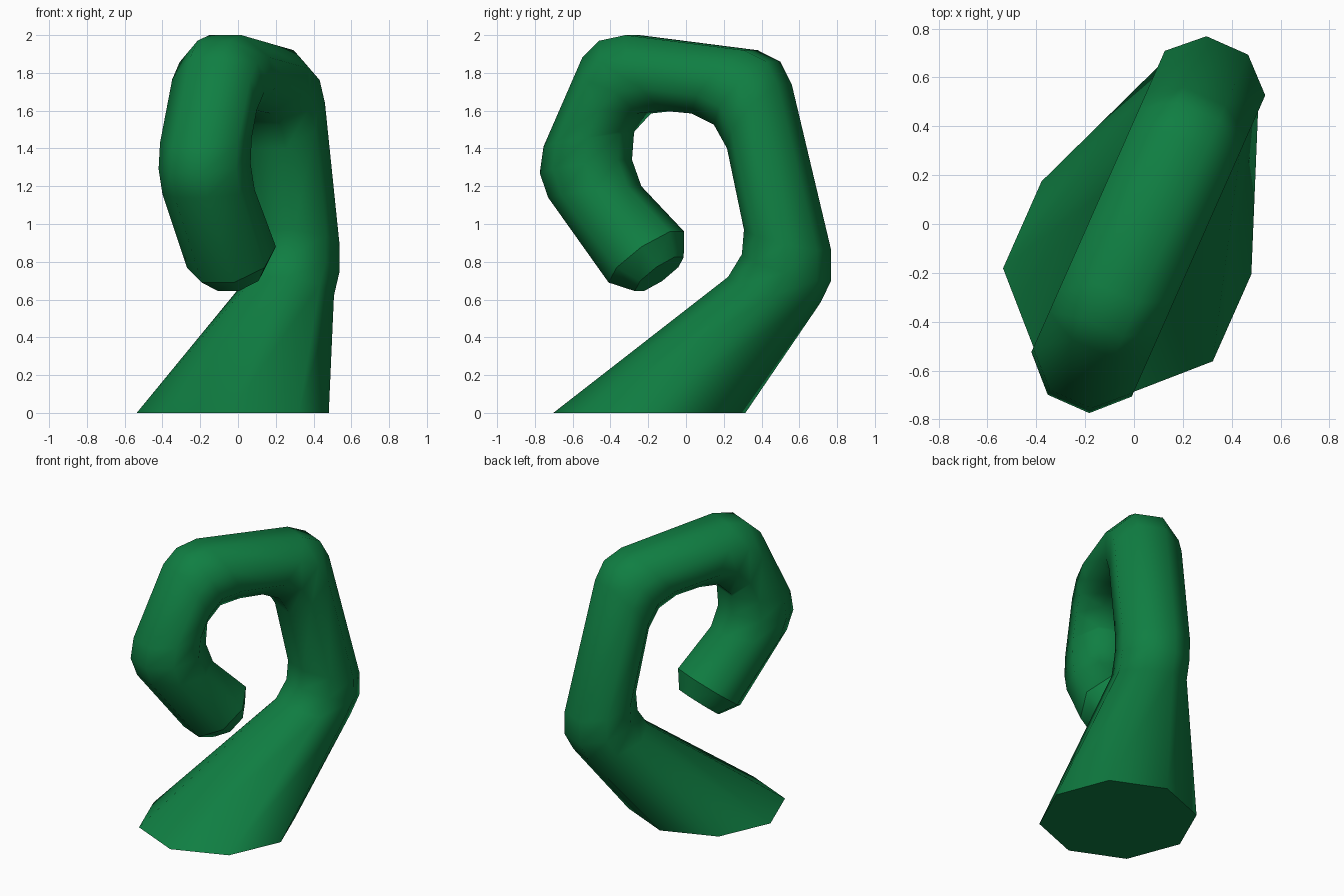
import bpy, bmesh, math
from mathutils import Vector

if "Cube" in bpy.data.objects:
    bpy.data.objects.remove(bpy.data.objects["Cube"])

# The tentacle curls in one vertical plane: s runs along U, width runs along V
ORIGIN = Vector((0.058, 0, 0))
U = Vector((0.405, 0.914, 0))
V = Vector((-0.914, 0.405, 0))
SIDES = 8
FLAT = math.cos(math.pi / SIDES)

# Rings: outer (s, z), inner (s, z), half width
W = 0.225
RINGS = [
    (0.258, 0, -0.682, 0, 0.47),                                   # wide foot
    (0.735, 0.58, 0.285, 0.72, W), (0.80, 0.70, 0.365, 0.84, W), (0.80, 0.86, 0.377, 0.97, W),
    (0.571, 1.74, 0.279, 1.40, W), (0.505, 1.86, 0.203, 1.525, W), (0.374, 1.92, 0.074, 1.585, W),
    (-0.31, 2.0, -0.10, 1.60, W), (-0.462, 1.97, -0.244, 1.585, W), (-0.56, 1.88, -0.340, 1.49, W),
    (-0.784, 1.41, -0.343, 1.475, W), (-0.806, 1.27, -0.354, 1.34, W), (-0.757, 1.14, -0.30, 1.20, W),
    (-0.407, 0.69, -0.052, 0.96, W),                               # tip rim
    (-0.27, 0.645, -0.04, 0.825, 0.145),                           # chamfered tip
]

bm = bmesh.new()


def add_ring(so, zo, si, zi, width):
    centre = ORIGIN + U * (so + si) / 2 + Vector((0, 0, (zo + zi) / 2))
    reach = U * (so - si) / 2 + Vector((0, 0, (zo - zi) / 2))
    verts = []
    for k in range(SIDES):
        a = (k + 0.5) * math.tau / SIDES
        verts.append(bm.verts.new(centre + reach * (math.cos(a) / FLAT)
                                  + V * (width * math.sin(a) / FLAT)))
    return verts


# Skin the rings, with flat caps at foot and tip
loops = [add_ring(*r) for r in RINGS]
for lower, upper in zip(loops, loops[1:]):
    for k in range(SIDES):
        n = (k + 1) % SIDES
        bm.faces.new((lower[k], lower[n], upper[n], upper[k])).smooth = True
bm.faces.new(loops[0][::-1])
bm.faces.new(loops[-1])
bmesh.ops.recalc_face_normals(bm, faces=bm.faces)

# Crisp rims at foot and tip
for loop in (loops[0], loops[-2], loops[-1]):
    for k in range(SIDES):
        bm.edges.get((loop[k], loop[(k + 1) % SIDES])).smooth = False

mesh = bpy.data.meshes.new("tentacle")
bm.to_mesh(mesh)
bm.free()
green = bpy.data.materials.new("deep green")
green.diffuse_color = (0.005, 0.21, 0.055, 1)
green.use_nodes = True
green.node_tree.nodes["Principled BSDF"].inputs["Base Color"].default_value = green.diffuse_color
mesh.materials.append(green)
bpy.context.collection.objects.link(bpy.data.objects.new("tentacle", mesh))
